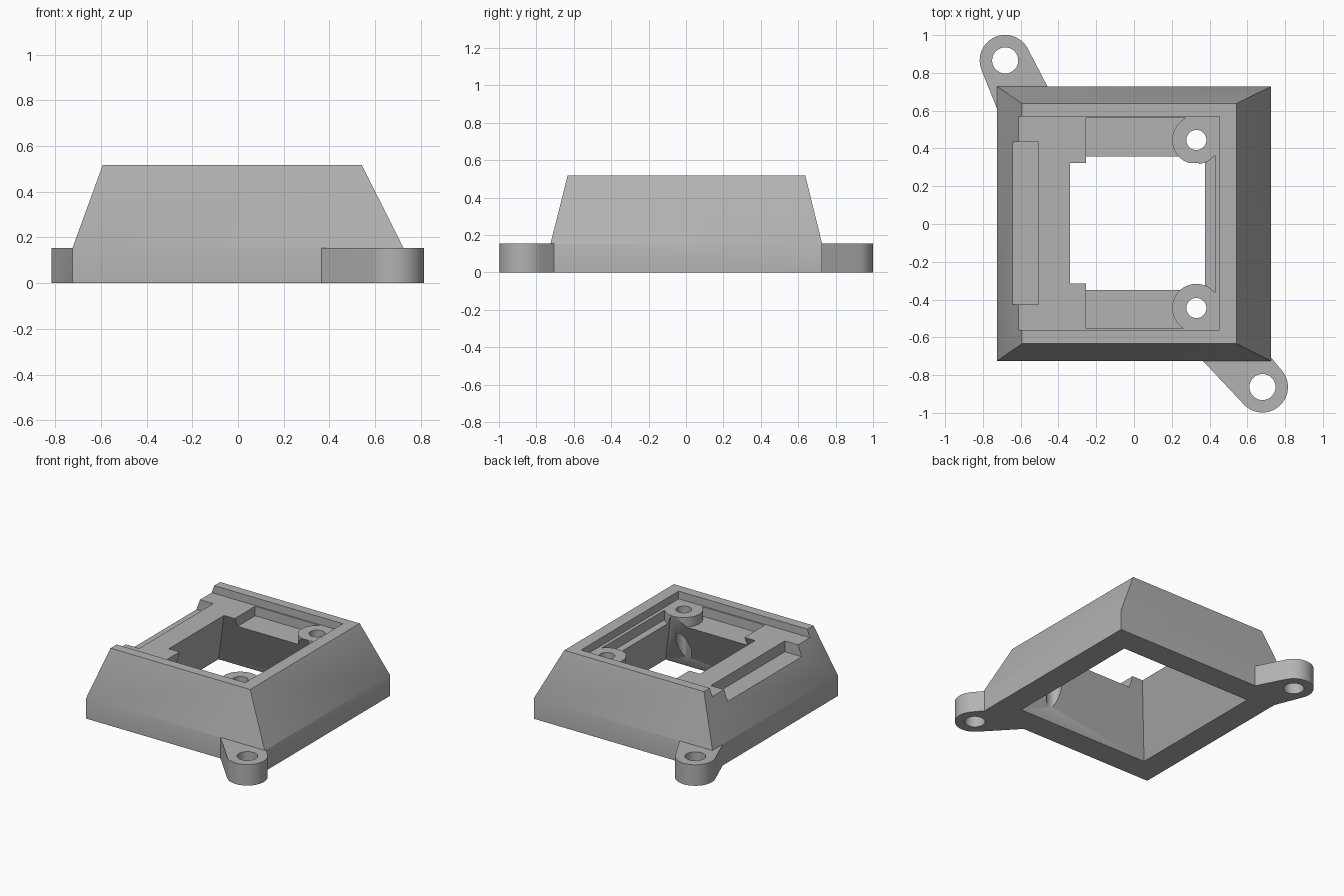
import bpy, bmesh, math

if "Cube" in bpy.data.objects:
    bpy.data.objects.remove(bpy.data.objects["Cube"])

grey = bpy.data.materials.new("matte_grey")
grey.diffuse_color = (0.45, 0.45, 0.45, 1)
grey.use_nodes = True
grey.node_tree.nodes["Principled BSDF"].inputs["Base Color"].default_value = grey.diffuse_color


def make_object(name, bm):
    bmesh.ops.recalc_face_normals(bm, faces=bm.faces)
    mesh = bpy.data.meshes.new(name)
    bm.to_mesh(mesh)
    bm.free()
    mesh.materials.append(grey)
    obj = bpy.data.objects.new(name, mesh)
    bpy.context.collection.objects.link(obj)
    return obj


def loft(name, *rings):
    """Closed solid through rectangles given as (z, x0, x1, y0, y1)."""
    bm = bmesh.new()
    loops = [[bm.verts.new((x, y, z)) for x, y in
              ((x0, y0), (x1, y0), (x1, y1), (x0, y1))]
             for z, x0, x1, y0, y1 in rings]
    bm.faces.new(loops[0])
    bm.faces.new(loops[-1])
    for a, b in zip(loops, loops[1:]):
        for i in range(4):
            j = (i + 1) % 4
            bm.faces.new((a[i], a[j], b[j], b[i]))
    return make_object(name, bm)


def box(name, x0, x1, y0, y1, z0, z1):
    return loft(name, (z0, x0, x1, y0, y1), (z1, x0, x1, y0, y1))


def hull_prism(name, cx, cy, r, z0, z1, extra=()):
    """Upright cylinder, stretched by a convex outline to any extra points."""
    pts = [(cx + r * math.cos(i * math.tau / 64), cy + r * math.sin(i * math.tau / 64))
           for i in range(64)] + list(extra)
    pts = sorted(pts)

    def half(points):
        out = []
        for p in points:
            while len(out) > 1 and ((out[-1][0] - out[-2][0]) * (p[1] - out[-2][1])
                                    - (out[-1][1] - out[-2][1]) * (p[0] - out[-2][0])) <= 1e-9:
                out.pop()
            out.append(p)
        return out[:-1]

    outline = half(pts) + half(pts[::-1])
    bm = bmesh.new()
    low = [bm.verts.new((x, y, z0)) for x, y in outline]
    high = [bm.verts.new((x, y, z1)) for x, y in outline]
    bm.faces.new(low)
    bm.faces.new(high)
    for i in range(len(low)):
        j = (i + 1) % len(low)
        bm.faces.new((low[i], low[j], high[j], high[i]))
    return make_object(name, bm)


def combine(target, tool, operation):
    mod = target.modifiers.new("combine", 'BOOLEAN')
    mod.operation, mod.solver, mod.object = operation, 'EXACT', tool
    bpy.context.view_layer.objects.active = target
    bpy.ops.object.modifier_apply(modifier=mod.name)
    bpy.data.objects.remove(tool)


# Sloped outer housing
housing = loft("sloped_housing",
               (0, -0.725, 0.725, -0.725, 0.728),
               (0.152, -0.725, 0.725, -0.725, 0.728),
               (0.517, -0.592, 0.542, -0.633, 0.638))

# Mounting ears on two opposite corners
ears = [(-0.682, 0.866, ((-0.725, 0.61), (-0.62, 0.6), (-0.457, 0.726))),
        (0.68, -0.863, ((0.363, -0.723), (0.6, -0.62), (0.724, -0.705)))]
for x, y, anchor in ears:
    combine(housing, hull_prism("ear", x, y, 0.135, 0, 0.154, anchor), 'UNION')

# Shallow tray in the top, open on the left, with a slot in its left edge
combine(housing, box("tray", -0.9, 0.453, -0.562, 0.57, 0.46, 0.7), 'DIFFERENCE')
combine(housing, box("slot", -0.9, -0.505, -0.425, 0.434, 0.38, 0.7), 'DIFFERENCE')

# Deeper pocket around two round screw bosses that merge into the corners
pocket = box("pocket", -0.253, 0.428, -0.552, 0.56, 0.39, 0.6)
for side in (-1, 1):
    y = 0.445 * side
    combine(pocket, hull_prism("boss", 0.33, y, 0.128, 0.3, 0.7), 'DIFFERENCE')
    combine(pocket, box("boss_corner", 0.33, 0.6, min(y, side * 0.7),
                        max(y, side * 0.7), 0.3, 0.7), 'DIFFERENCE')
combine(housing, pocket, 'DIFFERENCE')

# Tapered cavity running right through from below
combine(housing, loft("cavity", *[
    (z, -0.54 + 0.435 * z, 0.543 - 0.43 * z, -0.538 + 0.482 * z, 0.545 - 0.482 * z)
    for z in (-0.1, 0.6)]), 'DIFFERENCE')

# Screw holes through bosses and ears
for x, y, r in ((0.33, 0.445, 0.053), (0.33, -0.445, 0.053),
                (-0.682, 0.866, 0.069), (0.68, -0.863, 0.069)):
    combine(housing, hull_prism("hole", x, y, r, -0.1, 0.7), 'DIFFERENCE')

# Smooth the round parts, keep edges sharp
bpy.ops.object.select_all(action='DESELECT')
housing.select_set(True)
bpy.context.view_layer.objects.active = housing
bpy.ops.object.shade_smooth_by_angle(angle=math.radians(30))
